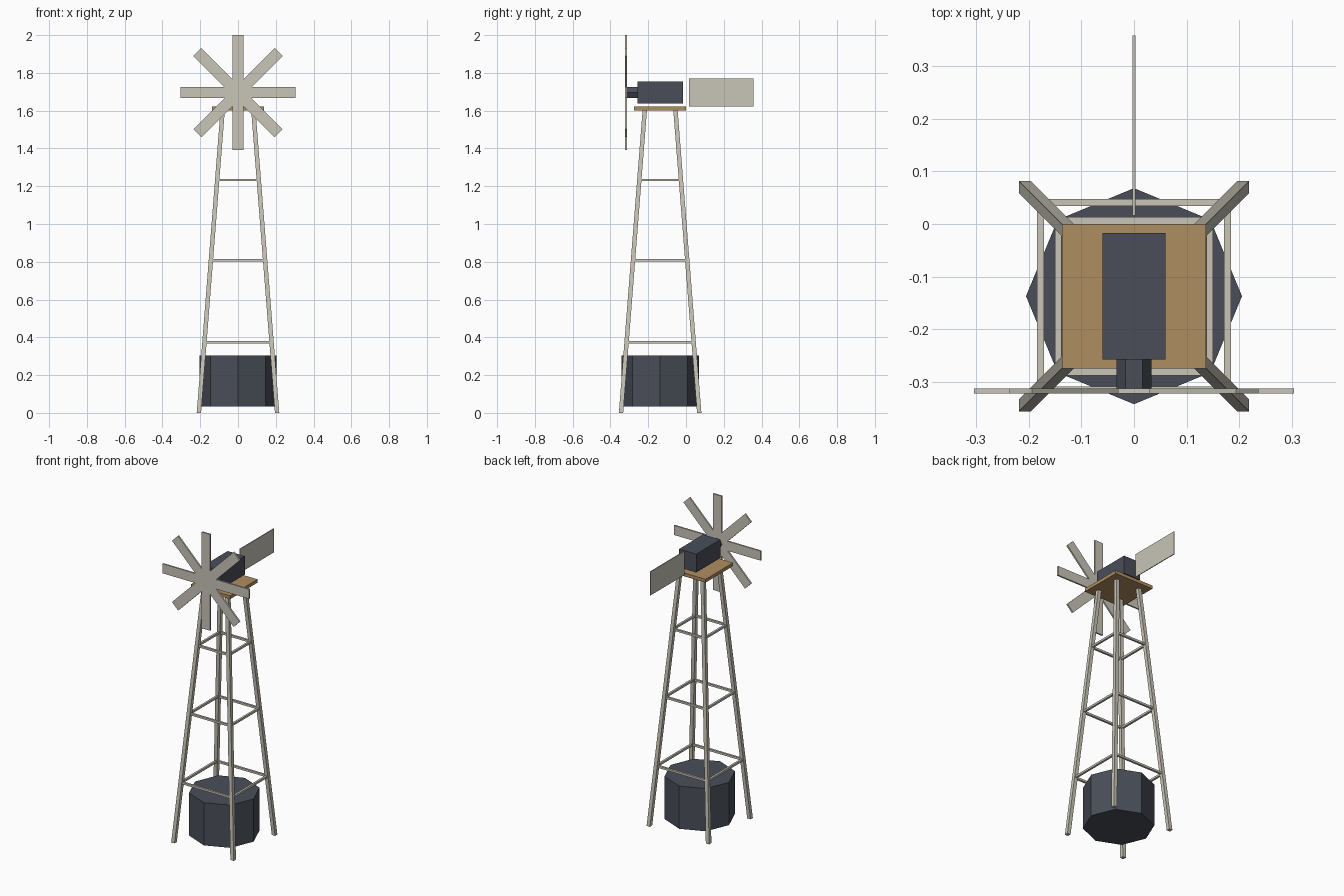
import bpy, bmesh, math
from mathutils import Matrix, Vector

if "Cube" in bpy.data.objects:
    bpy.data.objects.remove(bpy.data.objects["Cube"])


def material(name, rgb):
    m = bpy.data.materials.new(name)
    m.diffuse_color = (*rgb, 1.0)
    m.use_nodes = True
    m.node_tree.nodes["Principled BSDF"].inputs["Base Color"].default_value = m.diffuse_color
    return m


CREAM = material("weathered_cream", (0.58, 0.56, 0.48))
SLATE = material("dark_slate", (0.067, 0.076, 0.098))
WOOD = material("warm_wood", (0.43, 0.27, 0.12))

CY = -0.137          # tower axis in y
LEG_H = 1.605        # leg height
HUB = Vector((0, -0.317, 1.696))


def finish(bm, name, mat):
    bmesh.ops.recalc_face_normals(bm, faces=bm.faces)
    me = bpy.data.meshes.new(name)
    bm.to_mesh(me)
    bm.free()
    me.materials.append(mat)
    ob = bpy.data.objects.new(name, me)
    bpy.context.collection.objects.link(ob)
    return ob


def box(name, mat, center, size, rot=Matrix()):
    bm = bmesh.new()
    bmesh.ops.create_cube(bm, size=1.0, matrix=Matrix.Diagonal((*size, 1)))
    bm.transform(Matrix.Translation(center) @ rot)
    return finish(bm, name, mat)


def prism(name, mat, center, radius, depth, sides, rot):
    bm = bmesh.new()
    bmesh.ops.create_cone(bm, cap_ends=True, segments=sides,
                          radius1=radius, radius2=radius, depth=depth)
    bm.transform(Matrix.Translation(center) @ rot)
    # put a vertex on the +x axis
    return finish(bm, name, mat)


def spread(z):
    """Half distance between leg centres at height z."""
    return 0.207 + (0.081 - 0.207) * z / LEG_H


# Four square legs, leaning inward
for sx, xn in ((-1, "left"), (1, "right")):
    for sy, yn in ((-1, "front"), (1, "back")):
        bm = bmesh.new()
        bmesh.ops.create_cube(bm, size=1.0,
                              matrix=Matrix.Diagonal((0.023, 0.023, LEG_H, 1)))
        for v in bm.verts:
            v.co.z += LEG_H / 2
            s = spread(v.co.z)
            v.co.x += sx * s
            v.co.y += sy * s + CY
        finish(bm, f"{yn}_{xn}_leg", CREAM)

# Three levels of horizontal braces
for level, z in enumerate((0.375, 0.807, 1.233), 1):
    s = spread(z)
    for sign, xn, yn in ((-1, "left", "front"), (1, "right", "back")):
        box(f"{yn}_brace_{level}", CREAM, (0, CY + sign * s, z), (2 * s, 0.013, 0.013))
        box(f"{xn}_brace_{level}", CREAM, (sign * s, CY, z), (0.013, 2 * s, 0.013))

# Octagonal tank between the legs
prism("water_tank", SLATE, (0, CY, 0.17), 0.205, 0.27, 8, Matrix())

# Platform and gearbox
box("platform", WOOD, (0, CY, 1.612), (0.274, 0.274, 0.021))
box("gearbox", SLATE, (0, CY, 1.697), (0.12, 0.24, 0.116))

# Hexagonal rotor shaft, points sideways
prism("rotor_shaft", SLATE, (0, -0.283, HUB.z), 0.033, 0.062, 6,
      Matrix.Rotation(math.pi / 2, 4, 'X') @ Matrix.Rotation(math.pi / 2, 4, 'Z'))

# Eight flat blades
for i in range(8):
    rot = Matrix.Rotation(i * math.pi / 4, 4, 'Y')
    box(f"blade_{i + 1}", CREAM, HUB + rot @ Vector((0, 0, 0.152)),
        (0.06, 0.01, 0.304), rot)

# Tail vane
box("tail_vane", CREAM, (0, 0.187, 1.696), (0.005, 0.341, 0.15))

# The six-sided shaft and eight-sided tank keep their points on the x axis
sh = bpy.data.objects["rotor_shaft"]
width = max(v.co.x for v in sh.data.vertices)
if width < 0.032:
    c = Vector((0, -0.283, HUB.z))
    sh.data.transform(Matrix.Translation(c) @ Matrix.Rotation(math.pi / 6, 4, 'Y')
                      @ Matrix.Translation(-c))
